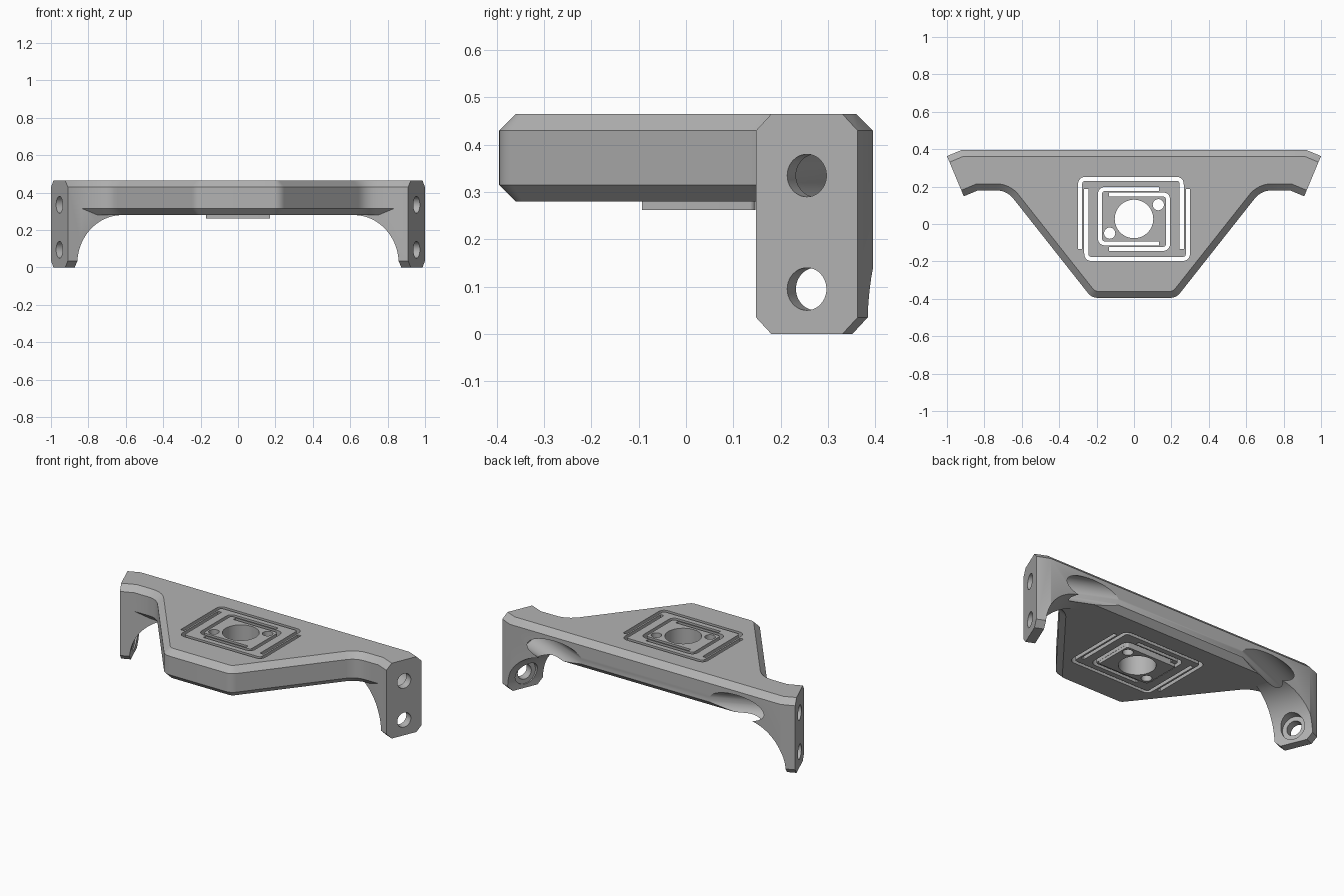
import bpy, bmesh, math
from mathutils import Vector

cube = bpy.data.objects.get("Cube")
if cube:
    bpy.data.objects.remove(cube, do_unlink=True)

grey = bpy.data.materials.new("plain_grey")
grey.use_nodes = True
colour = (0.45, 0.45, 0.45, 1)
grey.diffuse_color = colour
grey.node_tree.nodes["Principled BSDF"].inputs["Base Color"].default_value = colour

X, Y, Z = Vector((1, 0, 0)), Vector((0, 1, 0)), Vector((0, 0, 1))
TOP, UNDER, BACK, CHAMFER = 0.465, 0.28, 0.395, 0.035


def prism(name, pts, a, b, sweep, origin=Vector(), rim=0):
    """Extrude a 2D profile in the a/b plane along sweep, with optional chamfered rims."""
    bm = bmesh.new()
    face = bm.faces.new([bm.verts.new(origin + a * p[0] + b * p[1]) for p in pts])
    ext = bmesh.ops.extrude_face_region(bm, geom=[face], use_keep_orig=True)["geom"]
    cap = [g for g in ext if isinstance(g, bmesh.types.BMFace)][0]
    bmesh.ops.translate(bm, verts=cap.verts[:], vec=sweep)
    bmesh.ops.recalc_face_normals(bm, faces=bm.faces[:])
    if rim:
        edges = list(set(face.edges[:] + cap.edges[:]))
        bmesh.ops.bevel(bm, geom=edges, offset=rim, offset_type='OFFSET',
                        segments=1, affect='EDGES')
    mesh = bpy.data.meshes.new(name)
    bm.to_mesh(mesh)
    bm.free()
    mesh.materials.append(grey)
    obj = bpy.data.objects.new(name, mesh)
    bpy.context.collection.objects.link(obj)
    return obj


def combine(target, tool, operation):
    mod = target.modifiers.new(tool.name, 'BOOLEAN')
    mod.operation, mod.solver, mod.object = operation, 'EXACT', tool
    bpy.context.view_layer.objects.active = target
    bpy.ops.object.modifier_apply(modifier=mod.name)
    bpy.data.objects.remove(tool, do_unlink=True)


def circle(cx, cy, r, n=40):
    return [(cx + r * math.cos(i * math.tau / n), cy + r * math.sin(i * math.tau / n))
            for i in range(n)]


def rounded(prev, corner, after, t, n=8):
    """Points that round one corner, starting t before it."""
    c = Vector(corner)
    p = c + (Vector(prev) - c).normalized() * t
    q = c + (Vector(after) - c).normalized() * t
    return [p * (1 - k) ** 2 + c * 2 * k * (1 - k) + q * k * k
            for k in [i / n for i in range(n + 1)]]


def stroke(path, width):
    """Closed strip outline around an open path with rounded corners."""
    pts = [Vector(path[0])]
    for i in range(1, len(path) - 1):
        pts += rounded(*path[i - 1:i + 2], 0.03)
    pts.append(Vector(path[-1]))
    left, right = [], []
    for i, p in enumerate(pts):
        d = (pts[min(i + 1, len(pts) - 1)] - pts[max(i - 1, 0)]).normalized()
        n = Vector((-d.y, d.x)) * width / 2
        left.append(p + n)
        right.append(p - n)
    return left + right[::-1]


# Tapered slab with chamfered rims
wing, waist, nose = (0.9, 0.18), (0.68, 0.18), (0.226, -BACK)
half = [Vector((0.92, BACK)), Vector(wing)]
half += rounded(wing, waist, nose, 0.06)
half += rounded(waist, nose, (0, -BACK), 0.035)
outline = half + [Vector((-p.x, p.y)) for p in reversed(half)]
body = prism("bracket_body", outline, X, Y, Z * (TOP - UNDER), Z * UNDER, CHAMFER)

# Angled end plates with arched feet
ANGLE = math.radians(22.7)
DEPTH, FOOT, REACH = 0.233, 0.055, 0.26
bores = []
for side in (1, -1):
    inward = Vector((-side * math.cos(ANGLE), math.sin(ANGLE), 0))
    along = Vector((side * math.sin(ANGLE), math.cos(ANGLE), 0))
    corner = Vector((side * 0.91, 0.148, 0))
    arch = [(FOOT + REACH * (1 - math.cos(k)), 0.02 + REACH * math.sin(k))
            for k in [i * math.pi / 40 for i in range(21)]]
    profile = [(0, 0), (FOOT, 0)] + arch + [(FOOT + REACH, TOP), (0, TOP)]
    plate = prism("end_plate", profile, inward, Z, along * DEPTH, corner)
    c = CHAMFER
    octagon = [(c, 0), (DEPTH - c, 0), (DEPTH, c), (DEPTH, TOP - c),
               (DEPTH - c, TOP), (c, TOP), (0, TOP - c), (0, c)]
    combine(plate, prism("plate_chamfer", octagon, along, Z, inward * 0.6,
                         corner - inward * 0.1), 'INTERSECT')
    combine(body, plate, 'UNION')
    for height in (0.095, 0.335):
        for radius, start in ((0.045, -0.1), (0.072, 0.048)):
            bores.append(prism("screw_bore", circle(DEPTH / 2, height, radius), along, Z,
                               inward * (0.6 if start > 0 else 0.2),
                               corner + inward * start))

# Flat back with its chamfered top edge
back = [(-1, -1), (BACK, -1), (BACK, TOP - CHAMFER), (BACK - 0.17, TOP + 0.135), (-1, TOP + 0.135)]
combine(body, prism("back_trim", back, Y, Z, X * 2.4, X * -1.2), 'INTERSECT')

# Raised pad under the centre stage
MID = Vector((0, 0.027, 0))
pad = [(-0.17, -0.12), (0.17, -0.12), (0.17, 0.12), (-0.17, 0.12)]
combine(body, prism("stage_pad", pad, X, Y, Z * 0.06, MID + Z * 0.262), 'UNION')

# Screw bores and driver grooves
for bore in bores:
    combine(body, bore, 'DIFFERENCE')

# Centre hole, small holes and interlocking flexure slots
outer = [(-0.288, -0.16), (-0.288, 0.214), (0.255, 0.214), (0.255, -0.16)]
inner = [(0.135, 0.16), (-0.182, 0.16), (-0.182, -0.131), (0.135, -0.131)]
cuts = [circle(0, 0, 0.103, 64)]
for turn in (1, -1):
    cuts.append(circle(turn * 0.13, turn * 0.076, 0.03, 24))
    for path in (outer, inner):
        cuts.append(stroke([(turn * x, turn * y) for x, y in path], 0.022))
for cut in cuts:
    combine(body, prism("stage_cut", cut, X, Y, Z * 0.4, MID + Z * 0.2), 'DIFFERENCE')

bpy.ops.object.select_all(action='DESELECT')
body.select_set(True)
bpy.context.view_layer.objects.active = body
bpy.ops.object.shade_smooth_by_angle(angle=math.radians(25))
